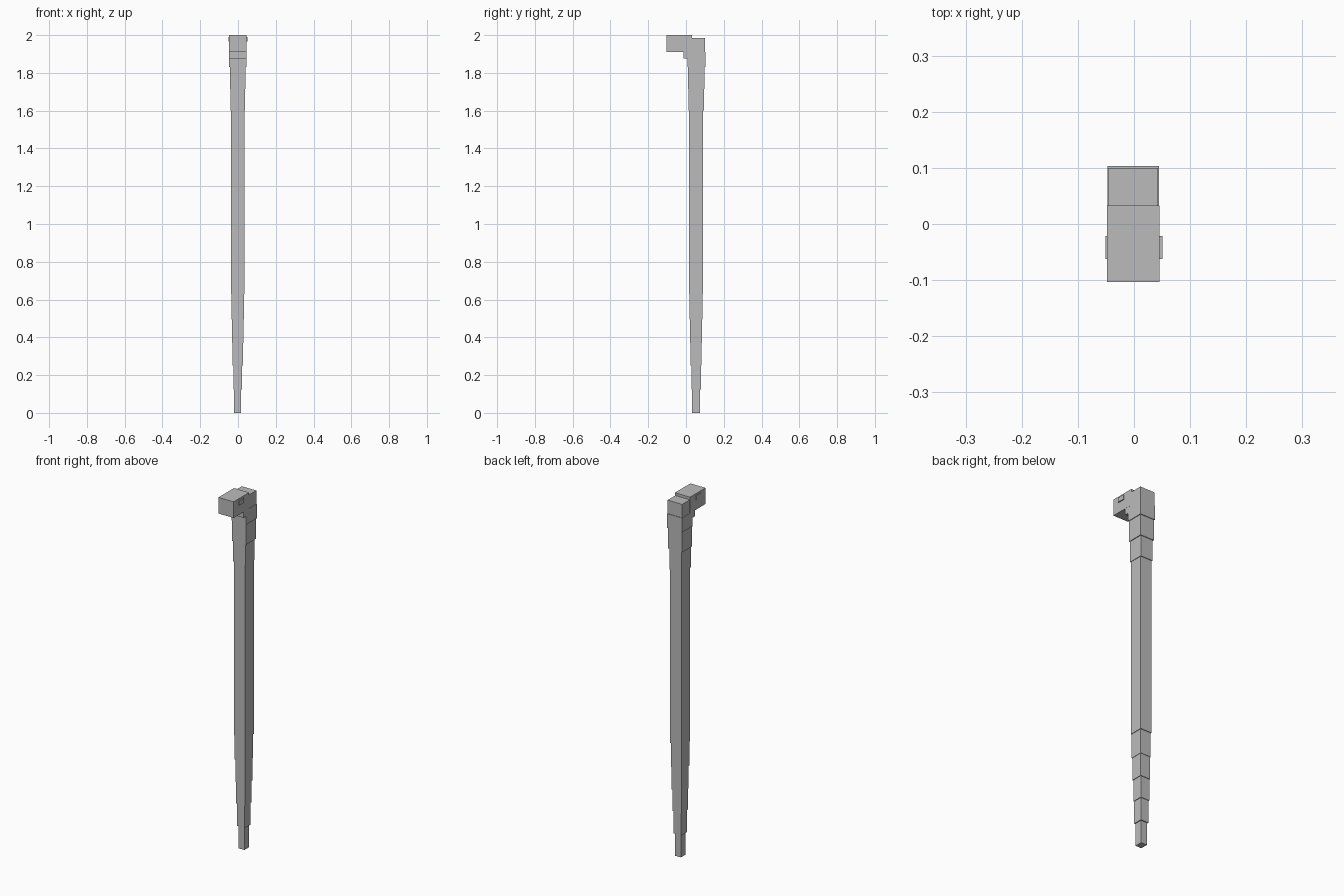
import bpy

CX = -0.0015   # centre line of the body and head

grey = bpy.data.materials.new("plain_grey")
grey.diffuse_color = (0.5, 0.5, 0.5, 1)


def box(name, x0, x1, y0, y1, z0, z1):
    bpy.ops.mesh.primitive_cube_add(
        size=1, location=((x0 + x1) / 2, (y0 + y1) / 2, (z0 + z1) / 2))
    ob = bpy.context.object
    ob.name = name
    ob.scale = (x1 - x0, y1 - y0, z1 - z0)
    bpy.ops.object.transform_apply(location=False, rotation=False, scale=True)
    ob.data.materials.append(grey)
    return ob


# Body segments: bottom, top, half width, front y, back y
segments = [
    (0.0, 0.125, 0.0185, 0.032, 0.074),
    (0.125, 0.25, 0.0235, 0.028, 0.079),
    (0.25, 0.37, 0.027, 0.025, 0.082),
    (0.37, 0.495, 0.030, 0.022, 0.085),
    (0.495, 0.63, 0.032, 0.019, 0.087),
    (0.63, 1.60, 0.035, 0.016, 0.091),
    (1.60, 1.715, 0.038, 0.014, 0.095),
    (1.715, 1.83, 0.042, 0.011, 0.099),
    (1.83, 1.91, 0.0460, 0.009, 0.103),
]
for i, (z0, z1, hw, y0, y1) in enumerate(segments):
    box(f"body_segment_{i + 1}", CX - hw, CX + hw, y0, y1, z0, z1)

# Neck behind the head and the small throat block below it
box("neck", CX - 0.0445, CX + 0.0445, 0.012, 0.100, 1.91, 1.985)
box("throat", CX - 0.0455, CX + 0.0455, -0.014, 0.03, 1.876, 1.912)

# Head
box("head", CX - 0.0465, CX + 0.0465, -0.103, 0.033, 1.91, 2.0)

# Eyes as thin plates on both sides
for side, label in ((-1, "left"), (1, "right")):
    xs = sorted((CX + side * 0.0445, side * 0.0505))
    box(f"{label}_eye", xs[0], xs[1], -0.062, -0.021, 1.965, 1.99)
